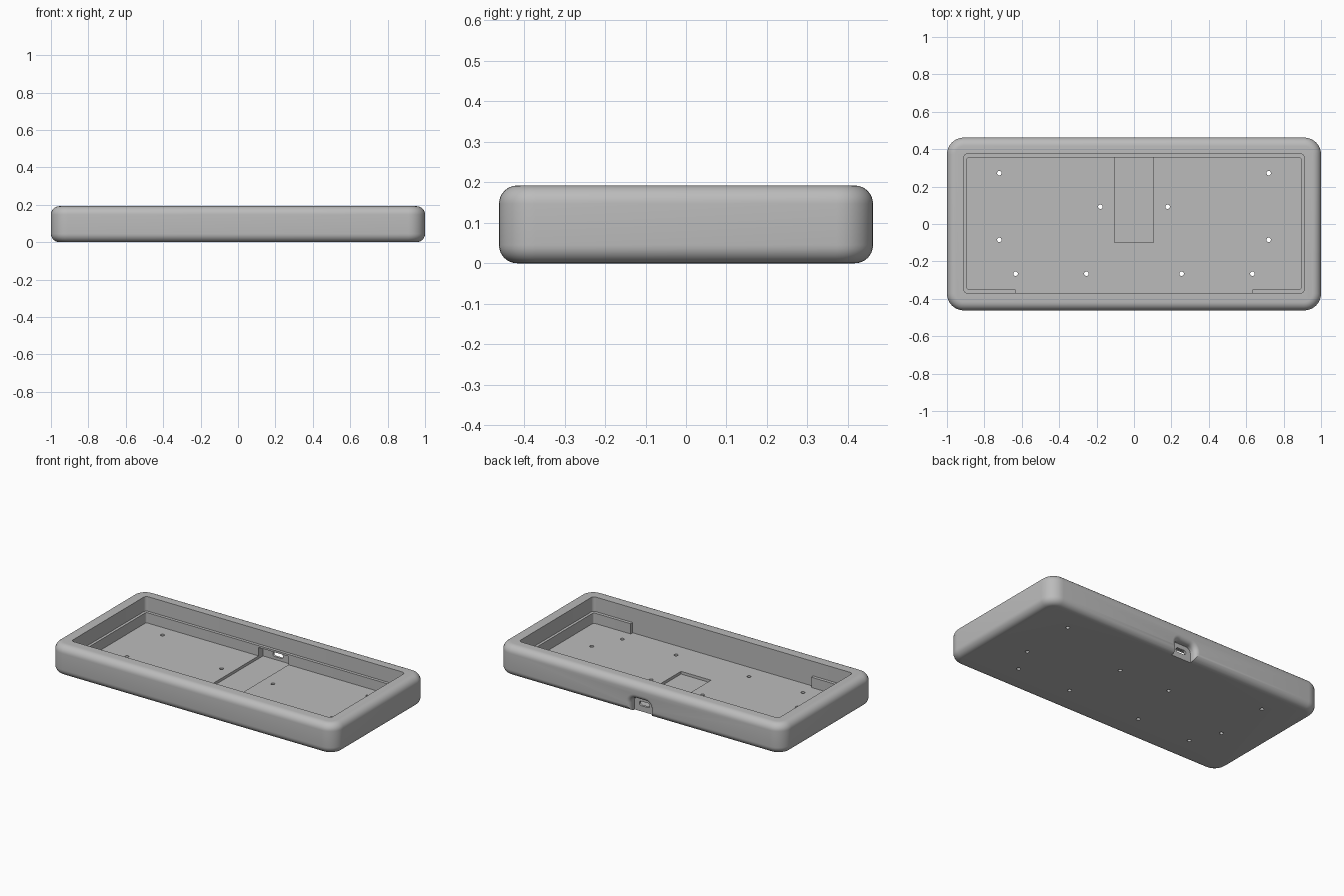
import bpy, bmesh, math

if "Cube" in bpy.data.objects:
    bpy.data.objects.remove(bpy.data.objects["Cube"], do_unlink=True)

grey = bpy.data.materials.new("mid_grey")
grey.use_nodes = True
grey.diffuse_color = (0.5, 0.5, 0.5, 1)
grey.node_tree.nodes["Principled BSDF"].inputs["Base Color"].default_value = (0.5, 0.5, 0.5, 1)

WIDTH, DEPTH, HEIGHT = 2.0, 0.924, 0.192
BACK = DEPTH / 2
FLOOR, LEDGE = 0.035, 0.10
TOP = 0.3                     # cutters reach above the rim


def to_object(bm, name):
    bmesh.ops.recalc_face_normals(bm, faces=bm.faces)
    mesh = bpy.data.meshes.new(name)
    bm.to_mesh(mesh)
    bm.free()
    obj = bpy.data.objects.new(name, mesh)
    bpy.context.collection.objects.link(obj)
    mesh.materials.append(grey)
    return obj


def block(name, x, y, z, corner=0, edge=0):
    """Box from ranges, with optional rounded corners and rounded rims."""
    bm = bmesh.new()
    bmesh.ops.create_cube(bm, size=1)
    for v in bm.verts:
        v.co = [r[0] if c < 0 else r[1] for c, r in zip(v.co, (x, y, z))]
    if corner:
        upright = [e for e in bm.edges if abs(e.verts[0].co.z - e.verts[1].co.z) > 1e-4]
        bmesh.ops.bevel(bm, geom=upright, offset=corner, segments=8, profile=0.5, affect='EDGES')
    if edge:
        bm.normal_update()
        rims = [e for e in bm.edges
                if sum(abs(f.normal.z) > 0.9 for f in e.link_faces) == 1]
        bmesh.ops.bevel(bm, geom=rims, offset=edge, segments=8, profile=0.5, affect='EDGES')
    return to_object(bm, name)


def outline(half, low, high, r):
    """Rounded rectangle in the x-z plane."""
    pts = []
    for i, (sx, sz) in enumerate(((1, 1), (-1, 1), (-1, -1), (1, -1))):
        cx = sx * (half - r)
        cz = high - r if sz > 0 else low + r
        for k in range(7):
            a = math.pi / 2 * (i + k / 6)
            pts.append((cx + r * math.cos(a), cz + r * math.sin(a)))
    return pts


def loft(name, sections):
    """Join outlines placed at successive y positions into a solid."""
    bm = bmesh.new()
    rings = [[bm.verts.new((x, y, z)) for x, z in pts] for y, pts in sections]
    for a, b in zip(rings, rings[1:]):
        for i in range(len(a)):
            j = (i + 1) % len(a)
            bm.faces.new((a[i], a[j], b[j], b[i]))
    bm.faces.new(rings[0])
    bm.faces.new(rings[-1])
    return to_object(bm, name)


def cylinder(name, x, y):
    bm = bmesh.new()
    bmesh.ops.create_cone(bm, cap_ends=True, segments=20, radius1=0.012, radius2=0.012, depth=0.3)
    bmesh.ops.translate(bm, verts=bm.verts, vec=(x, y, 0))
    return to_object(bm, name)


# Outer shell
case = block("case", (-WIDTH / 2, WIDTH / 2), (-BACK, BACK), (0, HEIGHT), corner=0.09, edge=0.045)

# Open tray, lower well inside the ledge, and the gap between front ledge tabs
cutters = [
    block("upper_opening", (-0.91, 0.91), (-0.37, 0.375), (LEDGE, TOP), corner=0.02),
    block("lower_well", (-0.893, 0.893), (-0.35, 0.356), (FLOOR, TOP), corner=0.012),
    block("front_gap", (-0.633, 0.633), (-0.37, 0), (FLOOR, TOP)),
    # Shallow channel and pocket for the connector
    block("channel", (-0.105, 0.105), (-0.1, 0.35), (0.018, 0.09)),
    block("connector_pocket", (-0.105, 0.105), (0.3, 0.4), (0.018, 0.088)),
    loft("port", [(y, outline(0.036, 0.036, 0.064, 0.013)) for y in (0.35, 0.5)]),
]

# Flared notch around the port on the back
flare = 0.03
sections = [(0.415, outline(0.07, -0.15, 0.092, 0.035))]
for k in range(9):
    a = math.pi / 2 * k / 8
    grow = flare * (1 - math.cos(a))
    y = BACK - flare + flare * math.sin(a)
    sections.append((y, outline(0.07 + grow, -0.15, 0.092 + grow, 0.035 + grow)))
sections.append((BACK + 0.03, sections[-1][1]))
cutters.append(loft("back_notch", sections))

# Screw holes, mirrored left and right
for hx, hy in ((0.72, 0.272), (0.72, -0.085), (0.18, 0.092), (0.633, -0.266), (0.255, -0.266)):
    for side in (-1, 1):
        cutters.append(cylinder("screw_hole", side * hx, hy))

bpy.ops.object.select_all(action='DESELECT')
bpy.context.view_layer.objects.active = case
case.select_set(True)
for cutter in cutters:
    mod = case.modifiers.new(cutter.name, 'BOOLEAN')
    mod.operation = 'DIFFERENCE'
    mod.solver = 'EXACT'
    mod.object = cutter
    bpy.ops.object.modifier_apply(modifier=mod.name)
    bpy.data.objects.remove(cutter, do_unlink=True)

bpy.ops.object.shade_smooth_by_angle(angle=math.radians(30))
